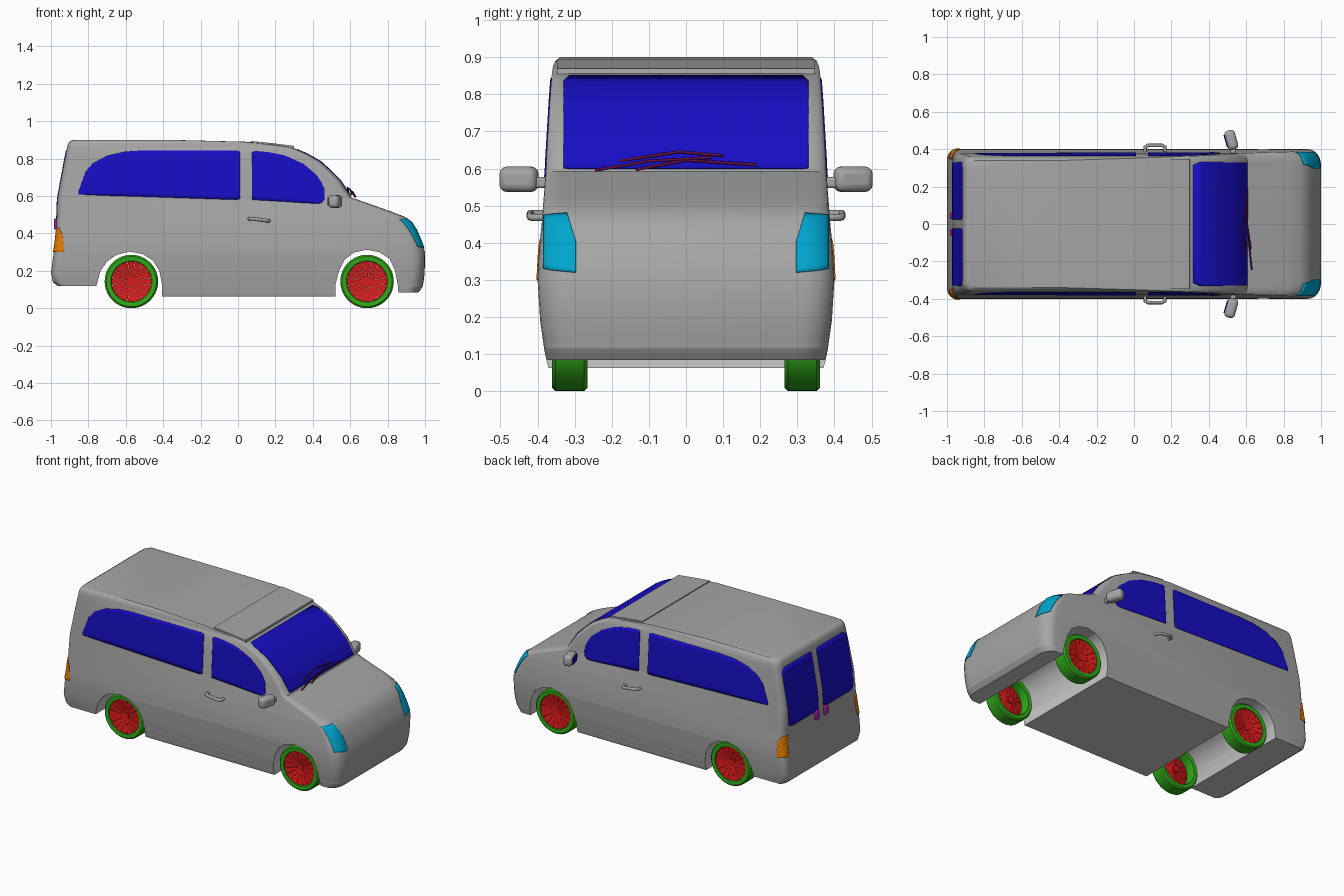
import bpy, bmesh, math
from math import sin, cos, pi

if "Cube" in bpy.data.objects:
    bpy.data.objects.remove(bpy.data.objects["Cube"])

def material(name, col):
    m = bpy.data.materials.new(name)
    m.diffuse_color = (*col, 1)
    m.use_nodes = True
    m.node_tree.nodes["Principled BSDF"].inputs["Base Color"].default_value = m.diffuse_color
    return m

GREY = material("paint_grey", (0.38, 0.38, 0.38))
UNDER = material("underbody_grey", (0.7, 0.7, 0.7))
BLUE = material("glass_blue", (0.008, 0.004, 0.55))
GREEN = material("tyre_green", (0.03, 0.4, 0.01))
RED = material("spoke_red", (0.7, 0.01, 0.01))
CYAN = material("lamp_cyan", (0.0, 0.38, 0.62))
ORANGE = material("lamp_orange", (0.8, 0.2, 0.0))
PURPLE = material("latch_purple", (0.35, 0.01, 0.35))
WINE = material("wiper_wine", (0.12, 0.005, 0.08))

def mesh(name, verts, faces, mat=GREY, angle=30):
    me = bpy.data.meshes.new(name)
    me.from_pydata(verts, [], faces)
    bm = bmesh.new()
    bm.from_mesh(me)
    bmesh.ops.recalc_face_normals(bm, faces=bm.faces)
    bm.to_mesh(me)
    bm.free()
    ob = bpy.data.objects.new(name, me)
    bpy.context.collection.objects.link(ob)
    me.materials.append(mat)
    smooth(ob, angle)
    return ob

def smooth(ob, angle=30):
    bpy.ops.object.select_all(action='DESELECT')
    ob.select_set(True)
    bpy.context.view_layer.objects.active = ob
    bpy.ops.object.shade_smooth_by_angle(angle=math.radians(angle))

def box(name, c, d, mat=GREY, rot=0, bevel=0.01):
    v = []
    for x in (-.5, .5):
        for y in (-.5, .5):
            for z in (-.5, .5):
                px, py = x * d[0], y * d[1]
                v.append((c[0] + px * cos(rot) - py * sin(rot),
                          c[1] + px * sin(rot) + py * cos(rot), c[2] + z * d[2]))
    f = [(0, 1, 3, 2), (4, 5, 7, 6), (0, 1, 5, 4), (2, 3, 7, 6), (0, 2, 6, 4), (1, 3, 7, 5)]
    ob = mesh(name, v, f, mat)
    b = ob.modifiers.new("bevel", 'BEVEL')
    b.width, b.segments = bevel, 3
    return ob

def tube(name, paths, radius, mat=GREY):
    cu = bpy.data.curves.new(name, 'CURVE')
    cu.dimensions, cu.bevel_depth, cu.bevel_resolution = '3D', radius, 2
    cu.use_fill_caps = True
    for pts in paths:
        sp = cu.splines.new('POLY')
        sp.points.add(len(pts) - 1)
        for p, q in zip(sp.points, pts):
            p.co = (*q, 1)
    ob = bpy.data.objects.new(name, cu)
    bpy.context.collection.objects.link(ob)
    cu.materials.append(mat)

# Body levels: z, rear x, front x, half width, front corner length
LEVELS = [(.062, -.6, .7, .37, .05), (.083, -.6, .7, .376, .05), (.084, -.6, .965, .376, .06),
          (.112, -.6, .985, .382, .07), (.119, -.6, .988, .383, .07), (.12, -.965, .988, .383, .07),
          (.14, -.99, .992, .386, .07), (.19, -1, .998, .393, .07), (.30, -.985, 1, .4, .07),
          (.36, -.976, .978, .397, .07), (.42, -.97, .952, .392, .07), (.46, -.97, .927, .388, .07),
          (.49, -.969, .89, .386, .06), (.515, -.968, .825, .384, .06), (.54, -.967, .755, .382, .06),
          (.57, -.966, .67, .38, .05), (.592, -.964, .607, .378, .035), (.635, -.956, .578, .376, .03),
          (.685, -.947, .545, .373, .03), (.735, -.938, .495, .37, .03), (.785, -.929, .44, .367, .03),
          (.825, -.921, .37, .364, .03), (.86, -.914, .29, .361, .03), (.876, -.91, .19, .358, .03),
          (.89, -.902, .05, .352, .03), (.9, -.885, -.35, .34, .03)]

def section(z):
    for a, b in zip(LEVELS, LEVELS[1:]):
        if a[0] <= z <= b[0]:
            t = (z - a[0]) / (b[0] - a[0])
            return [p + (q - p) * t for p, q in zip(a, b)]
    return LEVELS[-1]

def end_x(y, z, front):
    _, xr, xf, w, rx = section(z)
    ry = .085 if z < .5 else .05
    if not front:
        rx, ry = .035, .05
    k = min(max((abs(y) - w + ry) / ry, 0), 1)
    d = rx * (1 - math.sqrt(1 - k * k))
    return xf - d + .003 if front else xr + d - .001

def rear_corner(u, z):
    _, xr, _, w, _ = section(z)
    a = min(max(u, 0), 1) * pi / 2
    return (xr + .034 - .036 * cos(a) + max(u - 1, 0) * .03,
            w - .049 + .05 * sin(a) + min(u, 0) * .05)

# Main body shell
verts, N = [], 7
for z, xr, xf, w, rx in LEVELS:
    ry = .085 if z < .5 else .05
    arc = [i * pi / 2 / (N - 1) for i in range(N)]
    half = [(xf - rx + rx * cos(a), w - ry + ry * sin(a)) for a in arc]
    half += [(xr + .035 - .035 * sin(a), w - .05 + .05 * cos(a)) for a in arc]
    verts += [(x, y, z) for x, y in half] + [(x, -y, z) for x, y in reversed(half)]
n = 4 * N
faces = [(k * n + i, k * n + (i + 1) % n, (k + 1) * n + (i + 1) % n, (k + 1) * n + i)
         for k in range(len(LEVELS) - 1) for i in range(n)]
faces += [tuple(range(n)), tuple(range((len(LEVELS) - 1) * n, len(LEVELS) * n))]
body = mesh("van_body", verts, faces)

# Wheel arches cut through the full width
ARCHES = [[(-.775, 0), (-.757, .12), (-.735, .2), (-.70, .25), (-.65, .285), (-.58, .303), (-.51, .29),
           (-.455, .255), (-.42, .2), (-.405, .12), (-.405, 0)],
          [(.52, 0), (.522, .13), (.54, .2), (.57, .26), (.62, .298), (.69, .313), (.755, .3),
           (.81, .265), (.84, .2), (.855, .12), (.862, 0)]]
for prof in ARCHES:
    m = len(prof)
    cut = mesh("arch_cutter", [(x, y, z) for y in (-.6, .6) for x, z in prof],
               [tuple(range(m)), tuple(range(m, 2 * m))] +
               [(i, (i + 1) % m, m + (i + 1) % m, m + i) for i in range(m)])
    cut.hide_render = True
    mod = body.modifiers.new("arch", 'BOOLEAN')
    mod.operation, mod.object, mod.solver = 'DIFFERENCE', cut, 'EXACT'
    bpy.context.view_layer.objects.active = body
    bpy.ops.object.modifier_apply(modifier=mod.name)
    bpy.data.objects.remove(cut)
smooth(body, 30)

# Lighter floor and arch tunnels
body.data.materials.clear()
body.data.materials.append(GREY)
body.data.materials.append(UNDER)
for p in body.data.polygons:
    x, _, z = p.center
    tunnel = z < .312 and abs(p.normal.y) < .1 and (-.78 < x < -.4 or .515 < x < .865)
    p.material_index = int(tunnel or p.normal.z < -.9)

# Thin panels that follow the body: columns of (position, low z, high z)
def panel(name, cols, place, mat, rows=12, fine=4):
    dense = []
    for a, b in zip(cols, cols[1:]):
        dense += [[p + (q - p) * i / fine for p, q in zip(a, b)] for i in range(fine)]
    dense.append(cols[-1])
    v = [place(u, lo + (hi - lo) * j / rows) for u, lo, hi in dense for j in range(rows + 1)]
    r = rows + 1
    f = [(i * r + j, i * r + j + 1, (i + 1) * r + j + 1, (i + 1) * r + j)
         for i in range(len(dense) - 1) for j in range(rows)]
    ob = mesh(name, v, f, mat)
    s = ob.modifiers.new("thickness", 'SOLIDIFY')
    s.thickness, s.offset = .004, 0

REAR_SIDE = [(-.853, .608, .625), (-.815, .607, .73), (-.775, .605, .775), (-.7, .602, .815), (-.6, .599, .838),
             (-.5, .596, .844), (-.01, .58, .844), (.01, .585, .838)]
FRONT_SIDE = [(.075, .582, .835), (.09, .579, .841), (.16, .575, .835), (.25, .57, .817), (.35, .563, .772),
              (.42, .56, .712), (.445, .562, .675), (.463, .58, .635)]
for s in (-1, 1):
    side = lambda u, z: (u, s * (section(z)[3] + .001), z)
    nose = lambda u, z: (end_x(u, z, True), s * u, z)
    tail = lambda u, z: (end_x(u, z, False), s * u, z)
    corner = lambda u, z: (rear_corner(u, z)[0], s * rear_corner(u, z)[1], z)
    panel("rear_side_window", REAR_SIDE, side, BLUE)
    panel("front_side_window", FRONT_SIDE, side, BLUE)
    panel("rear_window", [(.025, .49, .83), (.04, .475, .843), (.3, .475, .843), (.33, .49, .82)], tail, BLUE)
    panel("headlight", [(.296, .32, .40), (.32, .322, .48), (.36, .326, .477), (.384, .33, .474)], nose, CYAN)
    panel("tail_light", [(0, .3, .43), (.6, .3, .428), (1, .3, .395), (1.6, .3, .31)], corner, ORANGE)

# Windscreen and roof panel above it
panel("windscreen", [(-.33, .602, .835), (-.315, .6, .85), (.315, .6, .85), (.33, .602, .835)],
      lambda u, z: (end_x(u, z, True), u, z), BLUE)
rp = [(.07, .885), (.18, .872), (.3, .855), (.298, .869), (.18, .883), (.07, .894)]
mesh("roof_panel", [(x, y, z) for y in (-.348, .348) for x, z in rp],
     [tuple(range(6)), tuple(range(6, 12))] + [(i, (i + 1) % 6, 6 + (i + 1) % 6, 6 + i) for i in range(6)])

# Wipers
tube("wipers", [[(.63, -.245, .595), (.615, -.1, .62), (.6, .07, .63)],
                [(.592, -.18, .62), (.585, -.02, .645), (.6, .1, .635)],
                [(.625, -.135, .597), (.605, 0, .622), (.605, .19, .61)]], .004, WINE)

# Mirrors, door handles and rear latches
for s in (-1, 1):
    box("mirror_head", (.52, s * .45, .571), (.058, .105, .068), rot=s * .28, bevel=.02)
    box("mirror_glass", (.491, s * .442, .571), (.006, .07, .045), BLUE, s * .28, .002)
    box("mirror_stalk", (.53, s * .39, .562), (.03, .06, .03), bevel=.008)
    tube("door_handle", [[(.06, s * .38, .478), (.06, s * .412, .479), (.075, s * .42, .479),
                          (.15, s * .42, .469), (.165, s * .412, .468), (.165, s * .38, .468)]], .0095)
    box("rear_latch", (-.97, s * .045, .45), (.03, .035, .06), PURPLE, bevel=.008)

# Wheels: turned tyre, hub and wedge spokes
TYRE = [(.268, .112), (.266, .134), (.275, .143), (.352, .143), (.361, .134), (.359, .11), (.34, .106), (.285, .106)]
def wheel(cx, s, cz=.143, seg=40):
    def at(y, r, a):
        return (cx + r * cos(a), s * y, cz + r * sin(a))
    p = len(TYRE)
    mesh("tyre", [at(y, r, 2 * pi * i / seg) for i in range(seg) for y, r in TYRE],
         [(i * p + j, i * p + (j + 1) % p, (i + 1) % seg * p + (j + 1) % p, (i + 1) % seg * p + j)
          for i in range(seg) for j in range(p)], GREEN, 40)
    v, f, count = [], [], 16
    for k in range(count):
        a, b = 2 * pi * k / count, len(v)
        for r, y0, y1, g in ((.018, .305, .338, .185), (.109, .325, .355, .188)):
            v += [at(y0, r, a - g), at(y1, r, a - g), at(y1, r, a + g), at(y0, r, a + g)]
        f += [tuple(b + i for i in q) for q in ((0, 1, 2, 3), (4, 5, 6, 7), (0, 1, 5, 4),
                                                (1, 2, 6, 5), (2, 3, 7, 6), (3, 0, 4, 7))]
    mesh("spokes", v, f, RED)
    h = 20
    mesh("hub", [at(y, .022, 2 * pi * i / h) for y in (.295, .342) for i in range(h)],
         [tuple(range(h)), tuple(range(h, 2 * h))] +
         [(i, (i + 1) % h, h + (i + 1) % h, h + i) for i in range(h)], RED)

for cx in (-.57, .69):
    for s in (-1, 1):
        wheel(cx, s)
